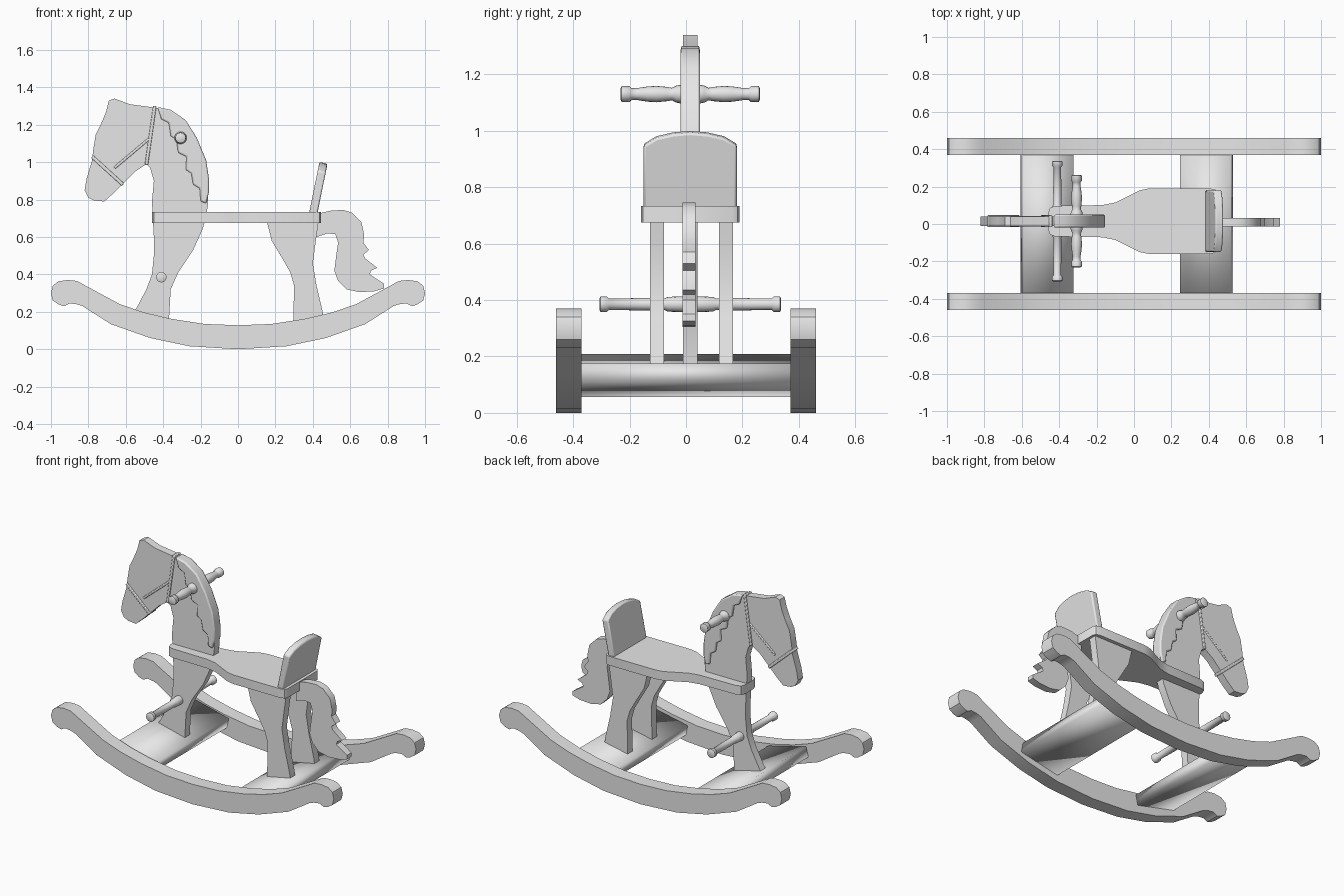
import bpy, bmesh, math
from mathutils import Vector, Matrix

cube = bpy.data.objects.get("Cube")
if cube:
    bpy.data.objects.remove(cube, do_unlink=True)

wood = bpy.data.materials.new("grey wood")
wood.use_nodes = True
wood.diffuse_color = (0.8, 0.8, 0.8, 1)
wood.node_tree.nodes["Principled BSDF"].inputs["Base Color"].default_value = (0.8, 0.8, 0.8, 1)

MID = 0.015  # the horse stands a little off the centre line


def finish(name, bm, bevel=0, angle=35):
    bmesh.ops.recalc_face_normals(bm, faces=bm.faces[:])
    mesh = bpy.data.meshes.new(name)
    bm.to_mesh(mesh)
    bm.free()
    obj = bpy.data.objects.new(name, mesh)
    bpy.context.collection.objects.link(obj)
    mesh.materials.append(wood)
    if bevel:
        mod = obj.modifiers.new("soft edge", 'BEVEL')
        mod.width, mod.segments, mod.limit_method = bevel, 2, 'ANGLE'
        mod.angle_limit = math.radians(50)
    bpy.ops.object.select_all(action='DESELECT')
    bpy.context.view_layer.objects.active = obj
    obj.select_set(True)
    bpy.ops.object.shade_smooth_by_angle(angle=math.radians(angle))
    return obj


def plate(name, outline, thickness, y=MID, flat=False, bevel=0):
    """Extruded outline in hundredths: x,z along y, or x,y along z when flat."""
    bm = bmesh.new()
    verts = []
    for a, b in outline:
        a, b = a / 100, b / 100
        verts.append(bm.verts.new((a, b, y) if flat else (a, y - thickness / 2, b)))
    face = bm.faces.new(verts)
    out = bmesh.ops.extrude_face_region(bm, geom=[face])
    move = Vector((0, 0, thickness)) if flat else Vector((0, thickness, 0))
    bmesh.ops.translate(bm, vec=move, verts=[g for g in out["geom"] if isinstance(g, bmesh.types.BMVert)])
    return finish(name, bm, bevel)


def box(name, centre, size, tilt=0, bevel=0, angle=35):
    bm = bmesh.new()
    m = Matrix.Translation(centre) @ Matrix.Rotation(tilt, 4, 'Y') @ Matrix.Diagonal((*size, 1))
    bmesh.ops.create_cube(bm, size=1, matrix=m)
    return finish(name, bm, bevel, angle)


def strap(name, a, b, width, depth):
    a, b = Vector(a) / 100, Vector(b) / 100
    d, c = b - a, (a + b) / 2
    box(name, (c.x, MID, c.y), (width, depth, d.length), math.atan2(d.x, d.y), 0.004)


def turned_bar(name, x, z, half):
    """Lathe a mirrored (distance, radius) profile along y."""
    profile = [(-t, r) for t, r in half] + [(t, r) for t, r in reversed(half)]
    bm = bmesh.new()
    n, rings = 16, []
    for t, r in profile:
        rings.append([bm.verts.new((x + r * math.cos(k * math.tau / n), MID + t,
                                    z + r * math.sin(k * math.tau / n))) for k in range(n)])
    for p, q in zip(rings, rings[1:]):
        for k in range(n):
            bm.faces.new((p[k], p[(k + 1) % n], q[(k + 1) % n], q[k]))
    bm.faces.new(rings[0])
    bm.faces.new(rings[-1])
    finish(name, bm, 0, 50)


# Rockers
half = [(-26, 1.6), (-47, 6), (-68, 13.4), (-83, 23), (-86, 24), (-90, 24.5), (-93, 23), (-96, 24),
        (-99, 26), (-100, 30), (-99, 34), (-96, 36.3), (-91, 37), (-86, 36.5), (-81, 33.7),
        (-63, 24), (-50, 19.6), (-36, 16.3), (-18, 13.5)]
rocker = [(0, 0)] + half + [(0, 12.8)] + [(-x, z) for x, z in reversed(half)]
for side, y in (("right", -0.415), ("left", 0.415)):
    plate(side + "_rocker", rocker, 0.09, y)

# Cross boards resting between the rockers
box("front_cross_board", (-0.465, 0, 0.145), (0.275, 0.74, 0.065), 0.24, angle=180)
box("rear_cross_board", (0.388, 0, 0.115), (0.275, 0.74, 0.065), -0.2, angle=180)

# Front leg, neck and head cut from one plank
plate("head_neck_and_front_leg", [
    (-58, 16), (-54, 22.5), (-49, 32), (-46, 40), (-45, 50), (-45, 60), (-46, 79), (-45, 90), (-47, 97),
    (-49, 99), (-55, 95), (-62, 88), (-67, 83), (-71.5, 79), (-77, 79.5), (-80, 81), (-82, 85), (-81, 91),
    (-78, 101), (-77.5, 106), (-76, 115), (-73, 121), (-70.5, 127), (-69, 133), (-66, 134), (-58, 131),
    (-43, 129), (-36, 127), (-28, 122), (-22, 113), (-18, 101), (-16, 90), (-16, 78), (-17, 71), (-19, 64),
    (-24, 53), (-32, 41), (-36, 32), (-37, 14)], 0.05)

# Mane with a scalloped inner edge
plate("mane", [
    (-43, 129.5), (-36, 128), (-28, 122.5), (-22, 113), (-17, 101), (-15.5, 91), (-15.5, 84), (-17, 78),
    (-20, 79), (-20.5, 86), (-24, 88), (-25, 94), (-28, 96), (-27.5, 103), (-32, 105), (-33, 112),
    (-36, 114), (-37, 121), (-41, 123)], 0.07, bevel=0.008)

# Bridle
strap("cheek_strap", (-44.5, 130), (-49, 98.5), 0.018, 0.064)
strap("nose_band", (-78, 103), (-61.5, 88), 0.018, 0.064)
strap("side_strap", (-47, 113), (-66, 97), 0.014, 0.058)

# Turned handle and foot rest
turned_bar("handle_bar", -0.307, 1.13, [
    (0.247, 0.02), (0.243, 0.028), (0.215, 0.028), (0.208, 0.021), (0.19, 0.021), (0.15, 0.027),
    (0.12, 0.029), (0.08, 0.025), (0.065, 0.022), (0.05, 0.03), (0.035, 0.033)])
turned_bar("foot_rest", -0.41, 0.385, [
    (0.322, 0.02), (0.318, 0.028), (0.296, 0.028), (0.288, 0.02), (0.17, 0.022), (0.09, 0.021),
    (0.08, 0.026), (0.03, 0.028)])

# Seat with a narrow front
edge = [(-46, 4), (-45, 7), (-42, 8.2), (-17, 8.6), (-10, 10), (-4, 13), (3, 16.5), (8, 17.5),
        (41, 17.5), (43.5, 16.8), (44.5, 15)]
seat = [(x, 1.5 + w) for x, w in edge] + [(x, 1.5 - w) for x, w in reversed(edge)]
plate("seat", seat, 0.058, 0.675, flat=True)

# Back rest: an arched board leaning backwards
arch = [(-16.5, 0), (-16.5, 23), (-12, 25.8), (-6, 27.2), (0, 27.7), (6, 27.2), (12, 25.8), (16.5, 23), (16.5, 0)]
rest = plate("back_rest", arch, 0.044, 0, bevel=0.008)
rest.matrix_world = (Matrix.Translation((0.402, MID, 0.725)) @ Matrix.Rotation(0.2, 4, 'Y')
                     @ Matrix.Rotation(math.pi / 2, 4, 'Z'))

# Rear legs
for side, y in (("right", -0.103), ("left", 0.142)):
    plate(side + "_rear_leg", [
        (15.5, 68), (18, 58), (24, 48), (28, 41), (30, 34), (29.5, 13), (46, 15), (45.5, 19),
        (42, 34), (40, 46), (42, 61), (43, 68)], 0.05, y)

# Tail
plate("tail", [
    (42, 60), (42, 70), (45, 73), (49, 74), (56, 74.5), (61, 73), (66, 68), (67.5, 61), (67, 57), (70, 53),
    (67, 50.5), (68, 48.5), (74.5, 43.5), (71, 42), (70.5, 40), (78, 35), (78, 32.5), (73, 31), (65, 30.5),
    (58, 32), (53.5, 36.5), (51.5, 42), (52.5, 50), (53.5, 57), (52, 61.5), (48, 62)], 0.046, 0.01)
